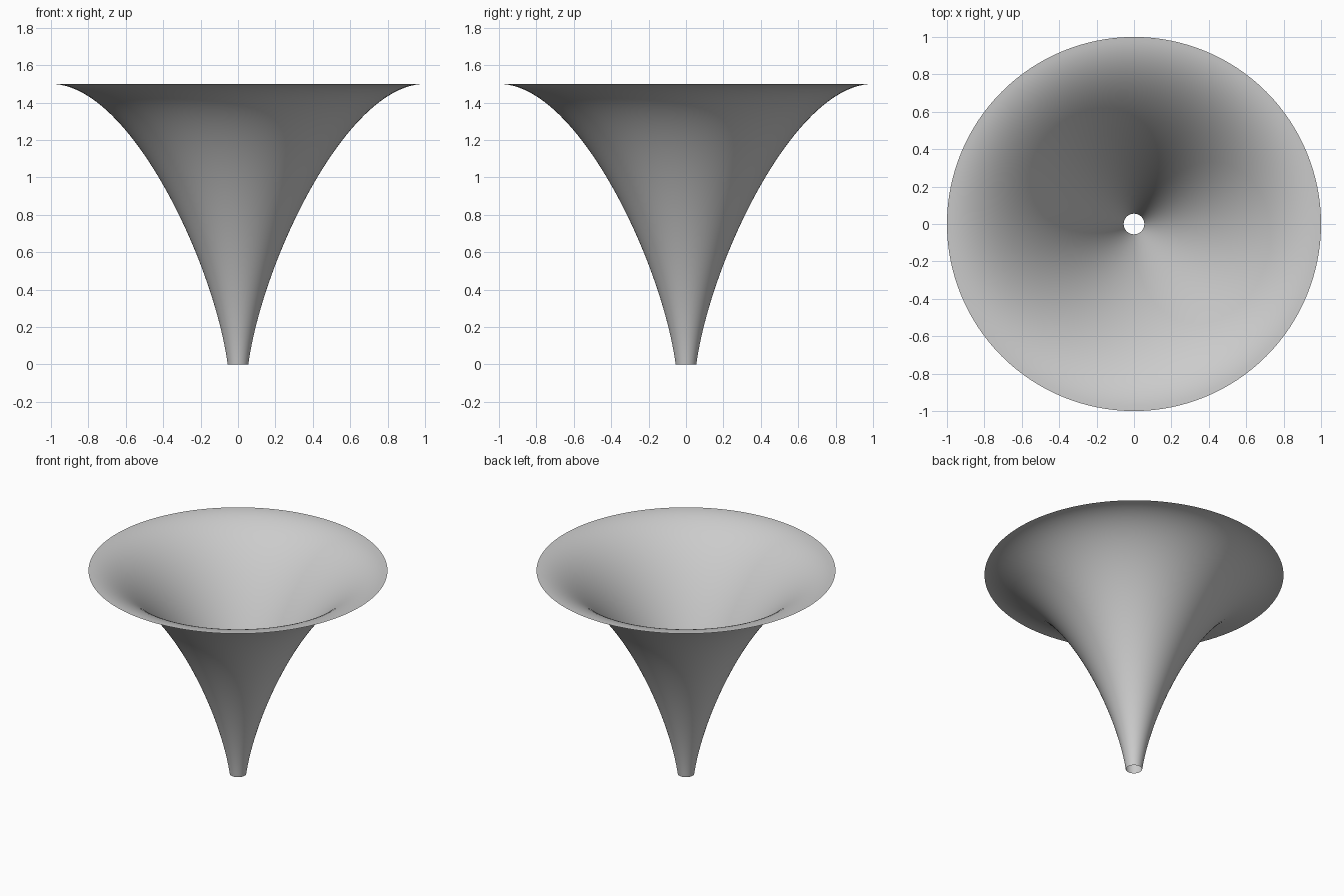
import bpy, bmesh, math
from mathutils import Vector
from mathutils.geometry import interpolate_bezier

cube = bpy.data.objects.get("Cube")
if cube:
    bpy.data.objects.remove(cube, do_unlink=True)

SIDES = 128
RINGS = 48

# Plain grey material
grey = bpy.data.materials.new("light_grey")
grey.use_nodes = True
colour = (0.6, 0.6, 0.6, 1)
grey.diffuse_color = colour
grey.node_tree.nodes["Principled BSDF"].inputs["Base Color"].default_value = colour

# Flared profile from the narrow spout to the flat rim
profile = interpolate_bezier(Vector((0.055, 0, 0)), Vector((0.13, 0, 0.55)),
                             Vector((0.58, 0, 1.5)), Vector((1, 0, 1.5)), RINGS)

# Thin open funnel, spun around the vertical axis
bm = bmesh.new()
verts = [bm.verts.new(p) for p in profile]
edges = [bm.edges.new(pair) for pair in zip(verts, verts[1:])]
bmesh.ops.spin(bm, geom=verts + edges, cent=(0, 0, 0), axis=(0, 0, 1),
               angle=math.tau, steps=SIDES, use_merge=True)
bmesh.ops.remove_doubles(bm, verts=bm.verts, dist=0.0001)
bmesh.ops.recalc_face_normals(bm, faces=bm.faces)
mesh = bpy.data.meshes.new("funnel")
bm.to_mesh(mesh)
bm.free()
mesh.materials.append(grey)
mesh.shade_smooth()
funnel = bpy.data.objects.new("funnel", mesh)
bpy.context.collection.objects.link(funnel)
